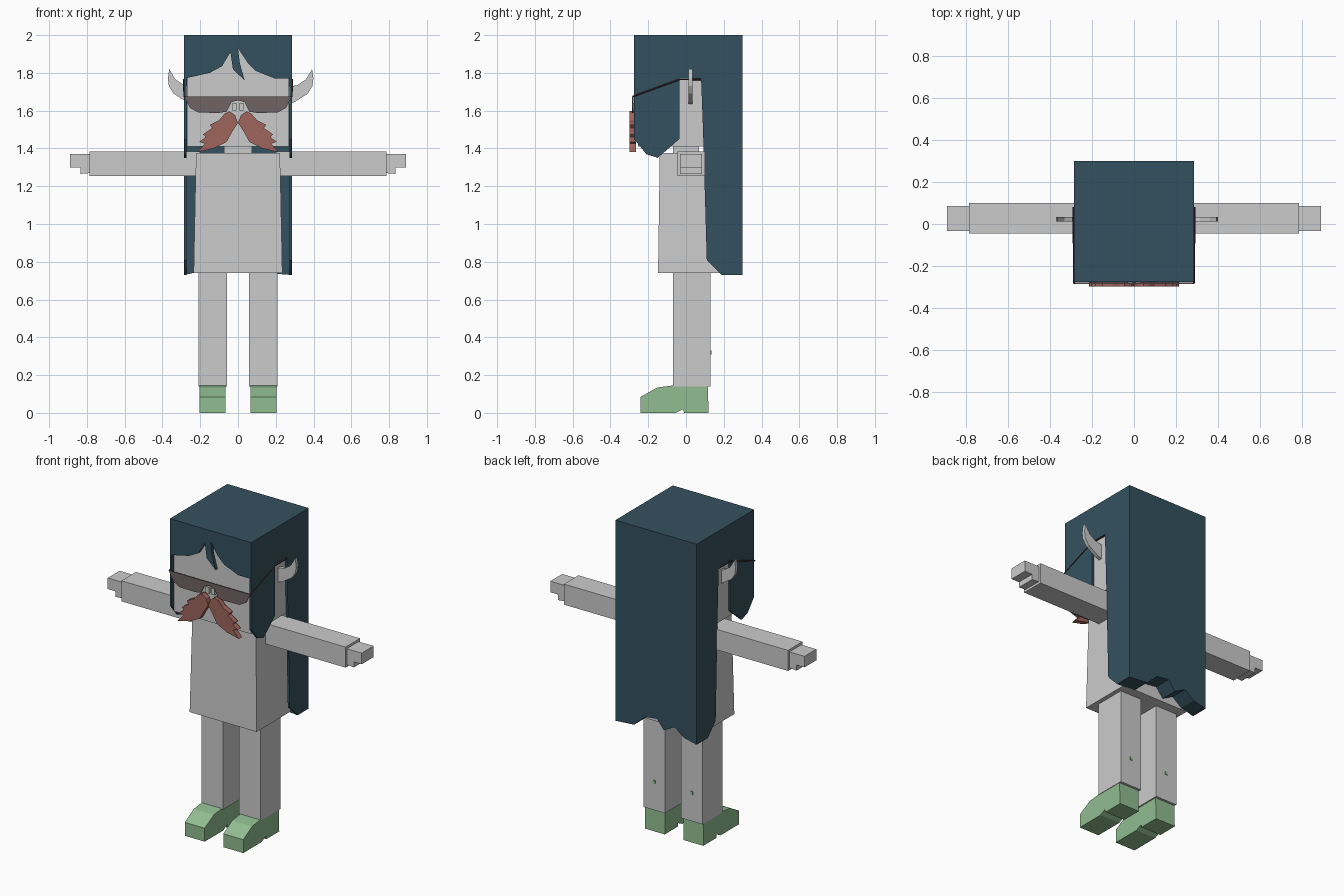
import bpy
import bmesh
from mathutils import Vector

if "Cube" in bpy.data.objects:
    bpy.data.objects.remove(bpy.data.objects["Cube"], do_unlink=True)


def material(name, rgb):
    m = bpy.data.materials.new(name)
    m.use_nodes = True
    m.diffuse_color = (*rgb, 1)
    m.node_tree.nodes["Principled BSDF"].inputs["Base Color"].default_value = (*rgb, 1)
    return m


GREY = material("light grey", (0.60, 0.60, 0.60))
TEAL = material("dark teal", (0.034, 0.083, 0.115))
GREEN = material("soft green", (0.28, 0.51, 0.28))
RUST = material("rust brown", (0.34, 0.13, 0.105))
LENS = material("smoky lens", (0.16, 0.125, 0.13))
FRAME = material("dark maroon", (0.06, 0.025, 0.028))


def finish(name, bm, mat):
    bmesh.ops.recalc_face_normals(bm, faces=bm.faces)
    mesh = bpy.data.meshes.new(name)
    bm.to_mesh(mesh)
    bm.free()
    mesh.materials.append(mat)
    obj = bpy.data.objects.new(name, mesh)
    bpy.context.collection.objects.link(obj)
    return obj


def box(name, x, y, z, mat, top=1.0):
    """Box between ranges; top scales the upper face for a taper."""
    bm = bmesh.new()
    bmesh.ops.create_cube(bm, size=1)
    lo, hi = Vector((x[0], y[0], z[0])), Vector((x[1], y[1], z[1]))
    for v in bm.verts:
        if v.co.z > 0:
            v.co.xy *= top
        v.co = (lo + hi) / 2 + v.co * (hi - lo)
    return finish(name, bm, mat)


def prism(name, points, axis, lo, hi, mat):
    """Extrude an outline: (y, z) along x, or (x, z) along y."""
    place = (lambda p, d: (d, *p)) if axis == "x" else (lambda p, d: (p[0], d, p[1]))
    bm = bmesh.new()
    face = bm.faces.new([bm.verts.new(place(p, lo)) for p in points])
    out = bmesh.ops.extrude_face_region(bm, geom=[face])
    step = Vector(place((0, 0), hi - lo))
    bmesh.ops.translate(bm, vec=step, verts=[g for g in out["geom"] if isinstance(g, bmesh.types.BMVert)])
    return finish(name, bm, mat)


def flip(points, s, shift=0):
    return [(s * x + shift, z) for x, z in points]


def rod(name, path, radius, mat):
    curve = bpy.data.curves.new(name, "CURVE")
    curve.dimensions = "3D"
    curve.bevel_depth = radius
    curve.bevel_resolution = 0
    line = curve.splines.new("POLY")
    line.points.add(len(path) - 1)
    for p, co in zip(line.points, path):
        p.co = (*co, 1)
    curve.materials.append(mat)
    obj = bpy.data.objects.new(name, curve)
    bpy.context.collection.objects.link(obj)


# Body, neck and head
box("torso", (-0.235, 0.235), (-0.148, 0.19), (0.74, 1.375), GREY, 0.945)
box("neck", (-0.075, 0.075), (-0.07, 0.07), (1.36, 1.42), GREY)
box("head", (-0.271, 0.271), (-0.255, 0.25), (1.41, 1.97), GREY)

# Hair: cap, fringe, back and side panels
fringe = [(-0.285, 2), (-0.285, 1.77), (-0.15, 1.80), (-0.085, 1.835), (-0.04, 1.91),
          (-0.027, 1.82), (0.035, 1.76), (0.01, 1.85), (0, 1.93), (0.05, 1.855),
          (0.095, 1.81), (0.195, 1.77), (0.285, 1.77), (0.285, 2)]
back = [(-0.285, 2), (-0.285, 0.73), (-0.195, 0.75), (-0.13, 0.80), (-0.055, 0.76),
        (-0.007, 0.82), (0.076, 0.81), (0.153, 0.74), (0.285, 0.73), (0.285, 2)]
side = [(-0.275, 2), (-0.275, 1.45), (-0.21, 1.37), (-0.15, 1.35), (-0.035, 1.45),
        (-0.035, 1.77), (0.08, 1.77), (0.09, 1.5), (0.11, 0.81), (0.19, 0.73),
        (0.30, 0.73), (0.30, 2)]
box("hair_cap", (-0.285, 0.285), (-0.275, 0.30), (1.965, 2), TEAL)
prism("hair_fringe", fringe, "y", -0.275, -0.253, TEAL)
prism("hair_back", back, "y", 0.19, 0.30, TEAL)

# Outlines for paired parts
foot = [(-0.24, 0), (-0.24, 0.085), (-0.15, 0.135), (-0.07, 0.145), (0.115, 0.145),
        (0.12, 0), (-0.01, 0), (-0.015, 0.02), (-0.055, 0)]
hand = [(0.78, 1.27), (0.835, 1.265), (0.835, 1.30), (0.89, 1.30), (0.89, 1.37), (0.78, 1.37)]
horn = [(0.24, 1.63), (0.285, 1.645), (0.355, 1.69), (0.38, 1.73), (0.385, 1.77),
        (0.378, 1.82), (0.345, 1.765), (0.30, 1.735), (0.24, 1.725)]
lens = [(0.285, 1.675), (0, 1.675), (0, 1.655), (0.035, 1.645), (0.06, 1.595),
        (0.10, 1.588), (0.21, 1.59), (0.255, 1.615)]
moustache = [(0, 1.535), (0.015, 1.575), (0.045, 1.597), (0.07, 1.585), (0.10, 1.55),
             (0.15, 1.525), (0.137, 1.508), (0.185, 1.475), (0.172, 1.46), (0.205, 1.435),
             (0.175, 1.425), (0.215, 1.38), (0.13, 1.40), (0.06, 1.435), (0.03, 1.49)]

for s, label in ((1, "left"), (-1, "right")):
    prism(f"hair_side_{label}", side, "x", s * 0.272, s * 0.285, TEAL)

    # Arm and stepped hand
    box(f"arm_{label}", sorted((s * 0.2, s * 0.785)), (-0.045, 0.10), (1.255, 1.385), GREY)
    prism(f"hand_{label}", flip(hand, s), "y", -0.033, 0.086, GREY)

    # Leg, stud behind it, and shoe
    box(f"leg_{label}", sorted((s * 0.057, s * 0.208)), (-0.07, 0.13), (0.14, 0.78), GREY)
    box(f"leg_stud_{label}", (s * 0.132 - 0.008, s * 0.132 + 0.008), (0.125, 0.134), (0.31, 0.33), GREEN)
    prism(f"shoe_{label}", foot, "x", s * 0.065, s * 0.205, GREEN)

    # Horn
    prism(f"horn_{label}", flip(horn, s, 0.014), "y", 0.012, 0.034, GREY)

    # Sunglasses and moustache
    prism(f"lens_{label}", flip(lens, s), "y", -0.285, -0.279, LENS)
    rod(f"temple_{label}", [(s * 0.285, -0.282, 1.675), (s * 0.288, -0.035, 1.765),
                            (s * 0.288, 0.08, 1.765)], 0.004, FRAME)
    box(f"nose_pad_{label}", sorted((s * 0.008, s * 0.03)), (-0.28, -0.25), (1.60, 1.64), GREY)
    prism(f"moustache_{label}", flip(moustache, s), "y", -0.298, -0.265, RUST)
